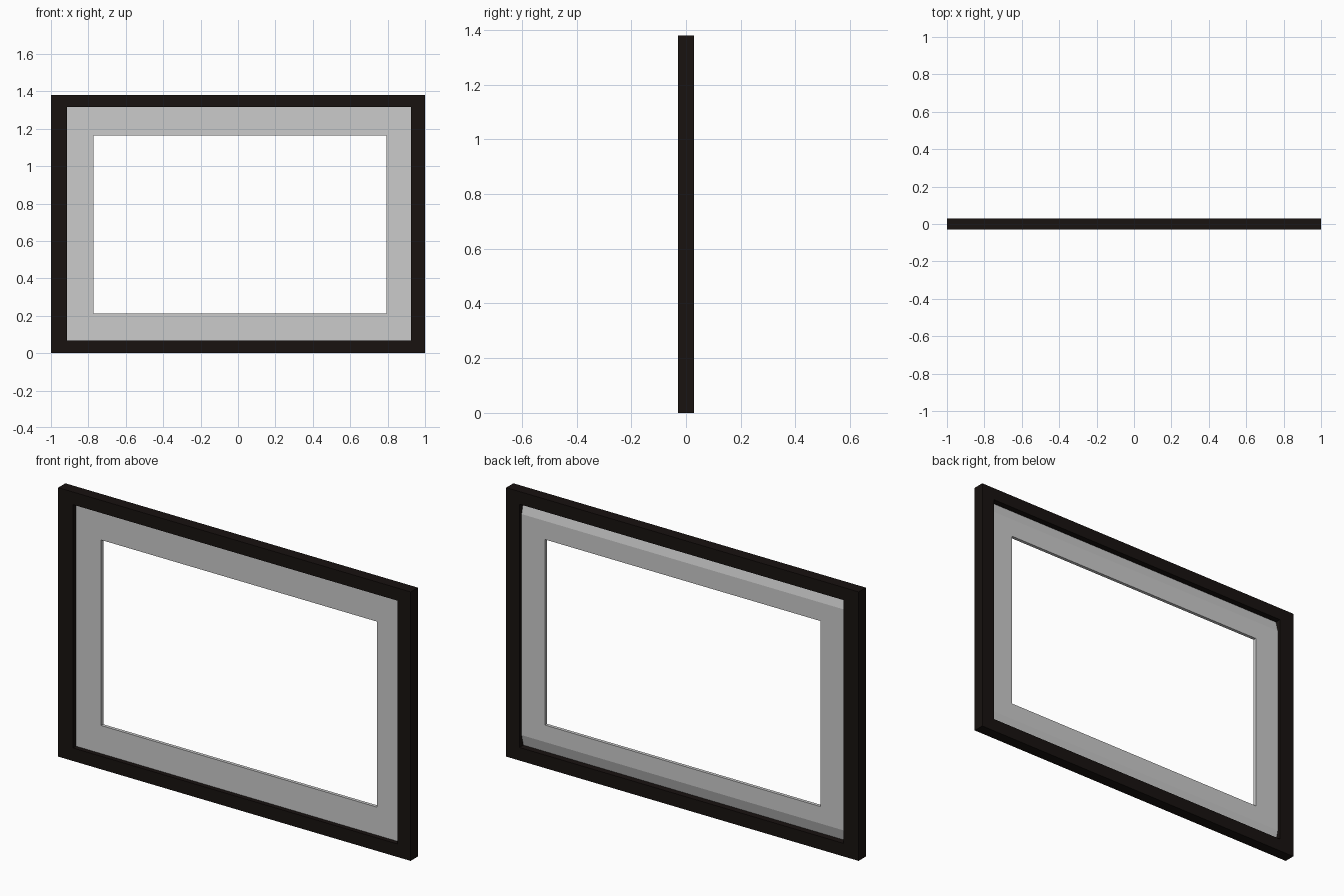
import bpy, bmesh

if "Cube" in bpy.data.objects:
    bpy.data.objects.remove(bpy.data.objects["Cube"])


def extrude_x(name, profile, x0, x1):
    """Closed (y, z) profile extruded from x0 to x1."""
    bm = bmesh.new()
    face = bm.faces.new([bm.verts.new((x0, y, z)) for y, z in profile])
    new = bmesh.ops.extrude_face_region(bm, geom=[face])["geom"]
    verts = [v for v in new if isinstance(v, bmesh.types.BMVert)]
    bmesh.ops.translate(bm, verts=verts, vec=(x1 - x0, 0, 0))
    bmesh.ops.recalc_face_normals(bm, faces=bm.faces[:])
    mesh = bpy.data.meshes.new(name)
    bm.to_mesh(mesh)
    bm.free()
    obj = bpy.data.objects.new(name, mesh)
    bpy.context.collection.objects.link(obj)
    return obj


def rect(y, z0, z1):
    return [(-y, z0), (y, z0), (y, z1), (-y, z1)]


def cut_opening(obj, x0, x1, z0, z1):
    """Cut a rectangular window straight through obj."""
    cutter = extrude_x(obj.name + "_cutter", rect(0.2, z0, z1), x0, x1)
    cutter.hide_render = True
    cutter.hide_set(True)
    mod = obj.modifiers.new("opening", 'BOOLEAN')
    mod.operation = 'DIFFERENCE'
    mod.solver = 'EXACT'
    mod.object = cutter


# Limits of the frame's opening
X0, X1, Z0, Z1 = -0.915, 0.925, 0.067, 1.315

# Dark outer frame
frame = extrude_x("frame", rect(0.029, 0, 1.38), -1, 1)
cut_opening(frame, X0, X1, Z0, Z1)
dark = bpy.data.materials.new("dark_wood")
dark.diffuse_color = (0.009, 0.006, 0.005, 1)
dark.use_nodes = True
dark.node_tree.nodes["Principled BSDF"].inputs["Base Color"].default_value = dark.diffuse_color
frame.data.materials.append(dark)

# Thin grey mat: flat front, back sloping away along top and bottom
FRONT, RIM, BACK, BAND = -0.005, -0.003, 0.012, 0.057
mat = extrude_x("mat", [(FRONT, Z0), (RIM, Z0), (BACK, Z0 + BAND),
                        (BACK, Z1 - BAND), (RIM, Z1), (FRONT, Z1)], X0, X1)
cut_opening(mat, -0.773, 0.793, 0.211, 1.163)
